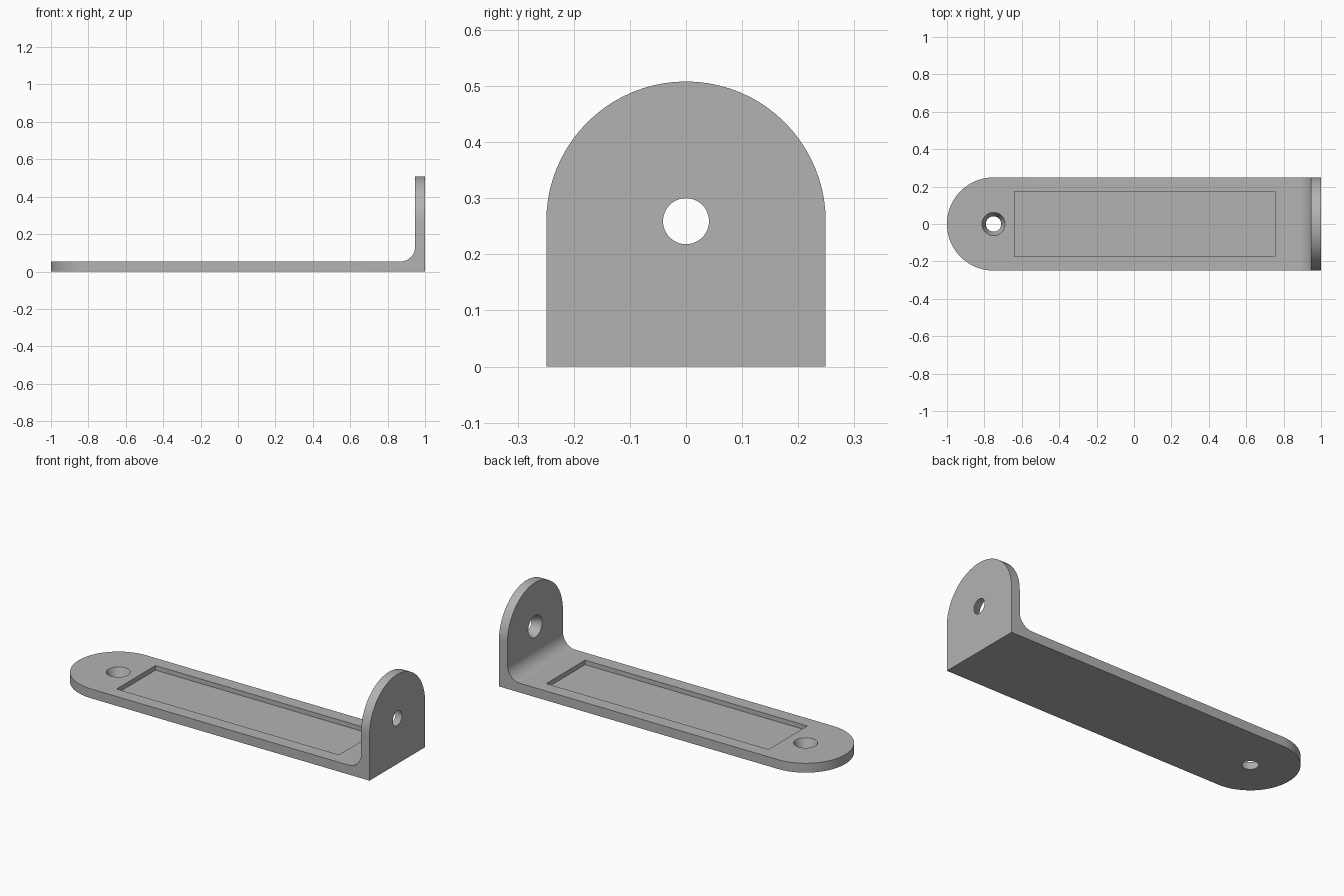
import bpy
import bmesh
from math import pi, sin, cos
from mathutils import Matrix, Vector

cube = bpy.data.objects.get("Cube")
if cube:
    bpy.data.objects.remove(cube, do_unlink=True)

HALF_W, THICK, HEIGHT, FILLET = 0.249, 0.053, 0.508, 0.08
HOLE_X, HOLE_Z = -1 + HALF_W, HEIGHT - HALF_W

grey = bpy.data.materials.new("plain grey")
grey.use_nodes = True
colour = (0.45, 0.45, 0.45, 1)
grey.diffuse_color = colour
grey.node_tree.nodes["Principled BSDF"].inputs["Base Color"].default_value = colour


def arc(cx, cy, r, start, end, steps):
    angles = [start + (end - start) * i / steps for i in range(steps + 1)]
    return [(cx + r * cos(a), cy + r * sin(a)) for a in angles]


def finish(name, bm):
    bmesh.ops.recalc_face_normals(bm, faces=bm.faces)
    mesh = bpy.data.meshes.new(name)
    bm.to_mesh(mesh)
    bm.free()
    mesh.materials.append(grey)
    obj = bpy.data.objects.new(name, mesh)
    bpy.context.collection.objects.link(obj)
    return obj


def prism(name, outline, place, sweep):
    """Extrude a flat outline, placed in space by a function, along sweep."""
    bm = bmesh.new()
    face = bm.faces.new([bm.verts.new(place(u, v)) for u, v in outline])
    new = bmesh.ops.extrude_face_region(bm, geom=[face])["geom"]
    verts = [g for g in new if isinstance(g, bmesh.types.BMVert)]
    bmesh.ops.translate(bm, verts=verts, vec=Vector(sweep))
    return finish(name, bm)


def cone_cutter(name, matrix):
    """Tapered hole: narrow on the outer face, wide on the inner face."""
    bm = bmesh.new()
    over = 0.01
    slope = 0.021 / THICK
    bmesh.ops.create_cone(bm, cap_ends=True, segments=48,
                          radius1=0.041 - slope * over,
                          radius2=0.062 + slope * over,
                          depth=THICK + 2 * over, matrix=matrix)
    return finish(name, bm)


def cut(target, cutter, operation):
    mod = target.modifiers.new(cutter.name, "BOOLEAN")
    mod.operation, mod.solver, mod.object = operation, "EXACT", cutter
    bpy.context.view_layer.objects.active = target
    bpy.ops.object.modifier_apply(modifier=mod.name)
    bpy.data.objects.remove(cutter, do_unlink=True)


# L-shaped side profile with an inner fillet
inner = 1 - THICK
profile = [(-1.1, 0), (1, 0), (1, 0.6), (inner, 0.6)]
profile += arc(inner - FILLET, THICK + FILLET, FILLET, 0, -pi / 2, 12)
profile += [(-1.1, THICK)]
bracket = prism("bracket", profile, lambda u, v: (u, -0.3, v), (0, 0.6, 0))

# Rounded free end of the base, seen in plan
plan = [(1.1, -HALF_W), (1.1, HALF_W)]
plan += arc(HOLE_X, 0, HALF_W, pi / 2, 3 * pi / 2, 40)
cut(bracket, prism("base_outline", plan, lambda u, v: (u, v, -0.1), (0, 0, 0.8)),
    "INTERSECT")

# Rounded top of the upright
end = [(-0.4, -0.1), (0.4, -0.1), (0.4, HOLE_Z)]
end += arc(0, HOLE_Z, HALF_W, 0, pi, 40) + [(-0.4, HOLE_Z)]
cut(bracket, prism("upright_outline", end, lambda u, v: (-1.2, u, v), (2.4, 0, 0)),
    "INTERSECT")

# Shallow rectangular recess in the base
recess = [(-0.64, -0.174), (0.755, -0.174), (0.755, 0.174), (-0.64, 0.174)]
cut(bracket, prism("recess", recess, lambda u, v: (u, v, 0.027), (0, 0, 0.05)),
    "DIFFERENCE")

# Countersunk screw holes
base_hole = Matrix.Translation((HOLE_X, 0, THICK / 2))
upright_hole = (Matrix.Translation((1 - THICK / 2, 0, HOLE_Z))
                @ Matrix.Rotation(-pi / 2, 4, "Y"))
cut(bracket, cone_cutter("base_hole", base_hole), "DIFFERENCE")
cut(bracket, cone_cutter("upright_hole", upright_hole), "DIFFERENCE")

bpy.ops.object.select_all(action="DESELECT")
bracket.select_set(True)
bpy.context.view_layer.objects.active = bracket
bpy.ops.object.shade_smooth_by_angle(angle=pi / 6)
